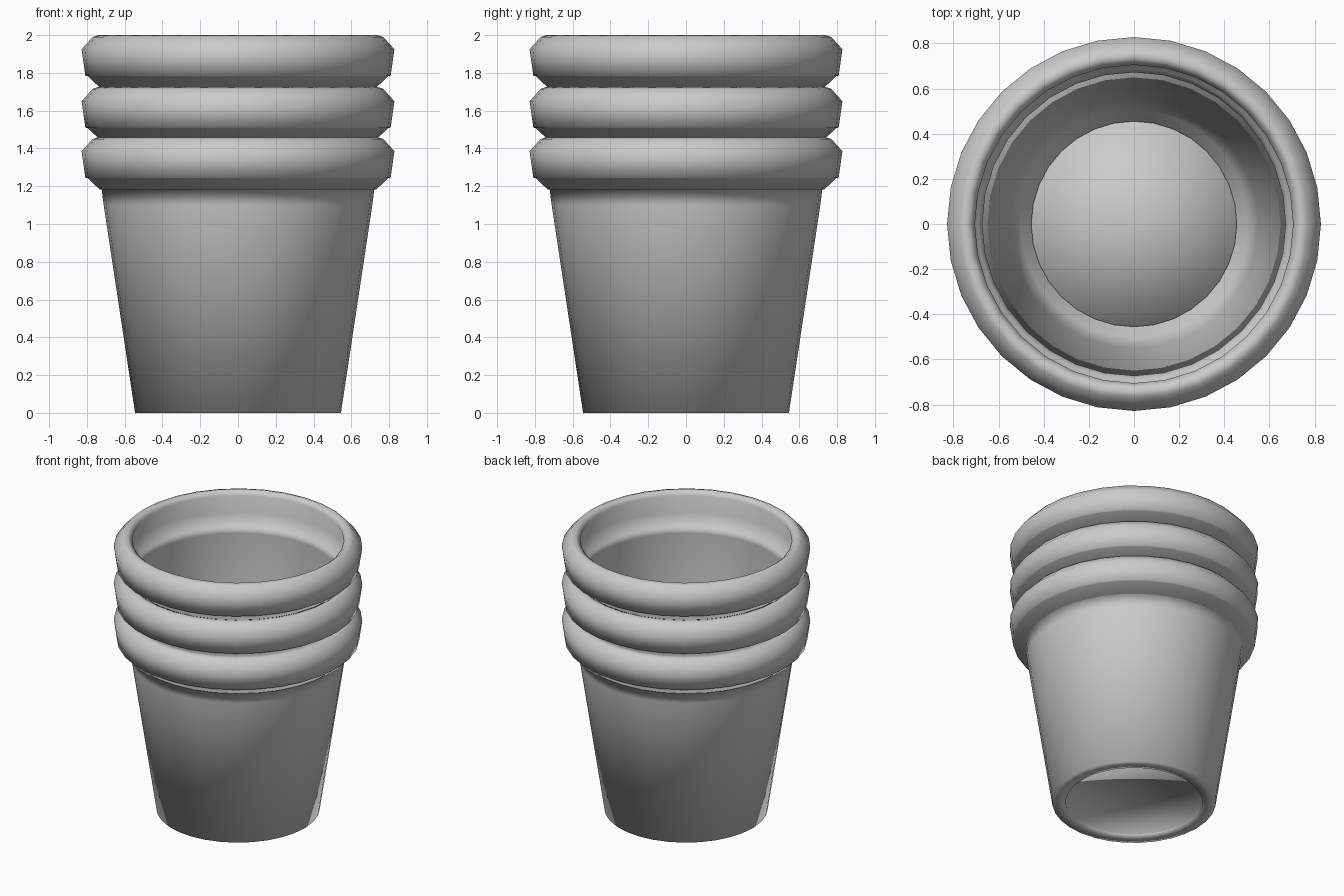
import bpy, bmesh, math

if "Cube" in bpy.data.objects:
    bpy.data.objects.remove(bpy.data.objects["Cube"])

SIDES = 32

# Closed pot wall section: (radius, height)
PROFILE = [
    (0.455, 0.0), (0.545, 0.0),                      # base ring
    (0.711, 1.10), (0.722, 1.185), (0.732, 1.182),   # outer wall, small step
    (0.795, 1.243), (0.808, 1.245),                  # under the rim
    (0.828, 1.385), (0.77, 1.45), (0.74, 1.46),      # rim
    (0.705, 1.43), (0.758, 1.28),                    # lip and hollow inside of rim
    (0.69, 1.205), (0.672, 1.185), (0.677, 1.165),   # inner ledge
    (0.55, 0.38), (0.503, 0.05), (0.455, 0.03),      # inner wall
]


def finish(bm, name):
    bmesh.ops.recalc_face_normals(bm, faces=bm.faces)
    for f in bm.faces:
        f.smooth = True
    mesh = bpy.data.meshes.new(name)
    bm.to_mesh(mesh)
    bm.free()
    obj = bpy.data.objects.new(name, mesh)
    bpy.context.collection.objects.link(obj)
    return obj


def lathe(name, profile):
    bm = bmesh.new()
    rings = []
    for i in range(SIDES):
        a = 2 * math.pi * i / SIDES
        rings.append([bm.verts.new((r * math.cos(a), r * math.sin(a), z)) for r, z in profile])
    n = len(profile)
    for i in range(SIDES):
        p, q = rings[i], rings[(i + 1) % SIDES]
        for j in range(n):
            k = (j + 1) % n
            bm.faces.new((p[j], q[j], q[k], p[k]))
    return finish(bm, name)


def floor_disc(name, radius, z, thickness):
    # shallow cap, open underneath
    bm = bmesh.new()
    bmesh.ops.create_cone(bm, cap_ends=True, cap_tris=True, segments=SIDES,
                          radius1=radius, radius2=radius, depth=thickness)
    under = [f for f in bm.faces if all(v.co.z < 0 for v in f.verts)]
    bmesh.ops.delete(bm, geom=under, context='FACES')
    obj = finish(bm, name)
    obj.location.z = z + thickness / 2
    return obj


# Three nested pots, each with a floor disc
for label, z in (("lower", 0.0), ("middle", 0.265), ("upper", 0.54)):
    pot = lathe(label + "_pot", PROFILE)
    pot.location.z = z
    floor_disc(label + "_pot_floor", 0.456, z + 0.002, 0.01)
